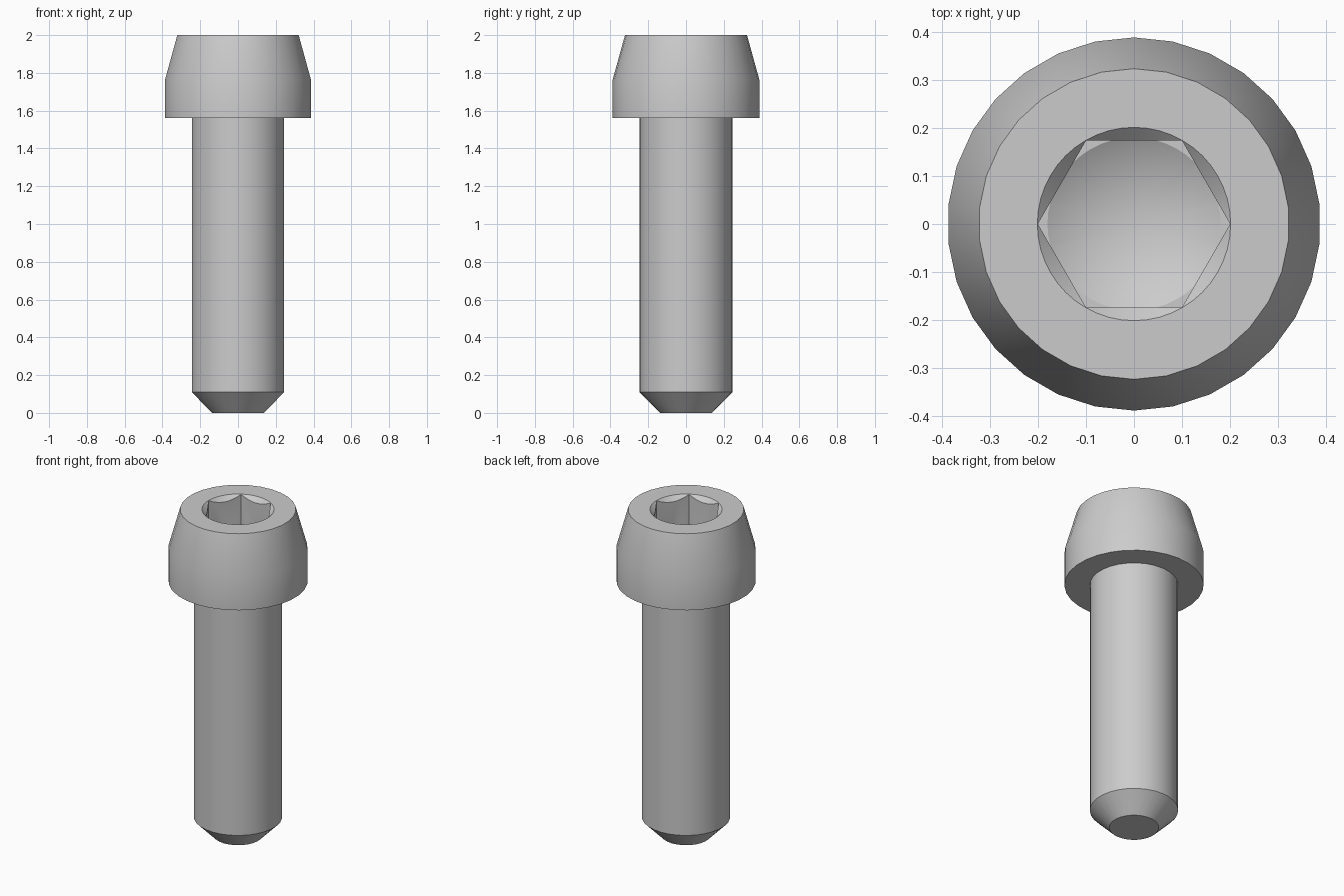
import bpy
import bmesh
from math import radians
from mathutils import Vector

if "Cube" in bpy.data.objects:
    bpy.data.objects.remove(bpy.data.objects["Cube"], do_unlink=True)

# Plain steel grey
steel = bpy.data.materials.new("steel_grey")
steel.use_nodes = True
GREY = (0.6, 0.6, 0.6, 1)
steel.diffuse_color = GREY
steel.node_tree.nodes["Principled BSDF"].inputs["Base Color"].default_value = GREY


def lathe(name, profile, sides, start=Vector((0, 1, 0))):
    """Spin a closed (radius, height) profile about z, first vertex along start."""
    bm = bmesh.new()
    verts = [bm.verts.new(start * r + Vector((0, 0, z))) for r, z in profile]
    edges = [bm.edges.new(pair) for pair in zip(verts, verts[1:])]
    bmesh.ops.spin(bm, geom=verts + edges, cent=(0, 0, 0), axis=(0, 0, 1),
                   angle=radians(360), steps=sides)
    bmesh.ops.remove_doubles(bm, verts=bm.verts, dist=0.0001)
    # Merge the flat end fans into single faces
    bmesh.ops.dissolve_limit(bm, angle_limit=radians(0.5), verts=bm.verts, edges=bm.edges)
    bmesh.ops.recalc_face_normals(bm, faces=bm.faces)
    mesh = bpy.data.meshes.new(name)
    bm.to_mesh(mesh)
    bm.free()
    mesh.materials.append(steel)
    obj = bpy.data.objects.new(name, mesh)
    bpy.context.collection.objects.link(obj)
    return obj


# Chamfered shank and tapered head in one solid
TOP, FLOOR = 2.0, 1.76
body = lathe("socket_head_bolt", [
    (0, 0), (0.138, 0), (0.246, 0.11), (0.246, 1.56),
    (0.388, 1.56), (0.388, 1.765), (0.323, TOP), (0, TOP)], 30)

# Hexagonal socket, countersunk rim and conical drill point
hexagon = lathe("hex_socket_cutter", [
    (0, FLOOR), (0.2, FLOOR), (0.2, TOP + 0.1), (0, TOP + 0.1)], 6, Vector((1, 0, 0)))
countersink = lathe("countersink_cutter", [
    (0, TOP - 0.04), (0.161, TOP - 0.04), (0.251, TOP + 0.05), (0, TOP + 0.05)], 48)
drill = lathe("drill_point_cutter", [
    (0, FLOOR - 0.104), (0.18, FLOOR), (0.18, FLOOR + 0.01), (0, FLOOR + 0.01)], 48)

bpy.ops.object.select_all(action="DESELECT")
body.select_set(True)
bpy.context.view_layer.objects.active = body
for cutter in (hexagon, countersink, drill):
    cutter.hide_render = True
    cut = body.modifiers.new(cutter.name, "BOOLEAN")
    cut.operation = "DIFFERENCE"
    cut.solver = "EXACT"
    cut.object = cutter
    bpy.ops.object.modifier_apply(modifier=cut.name)
    bpy.data.objects.remove(cutter, do_unlink=True)

# Smooth the round walls, keep the rims crisp
bpy.ops.object.shade_smooth_by_angle(angle=radians(30))
